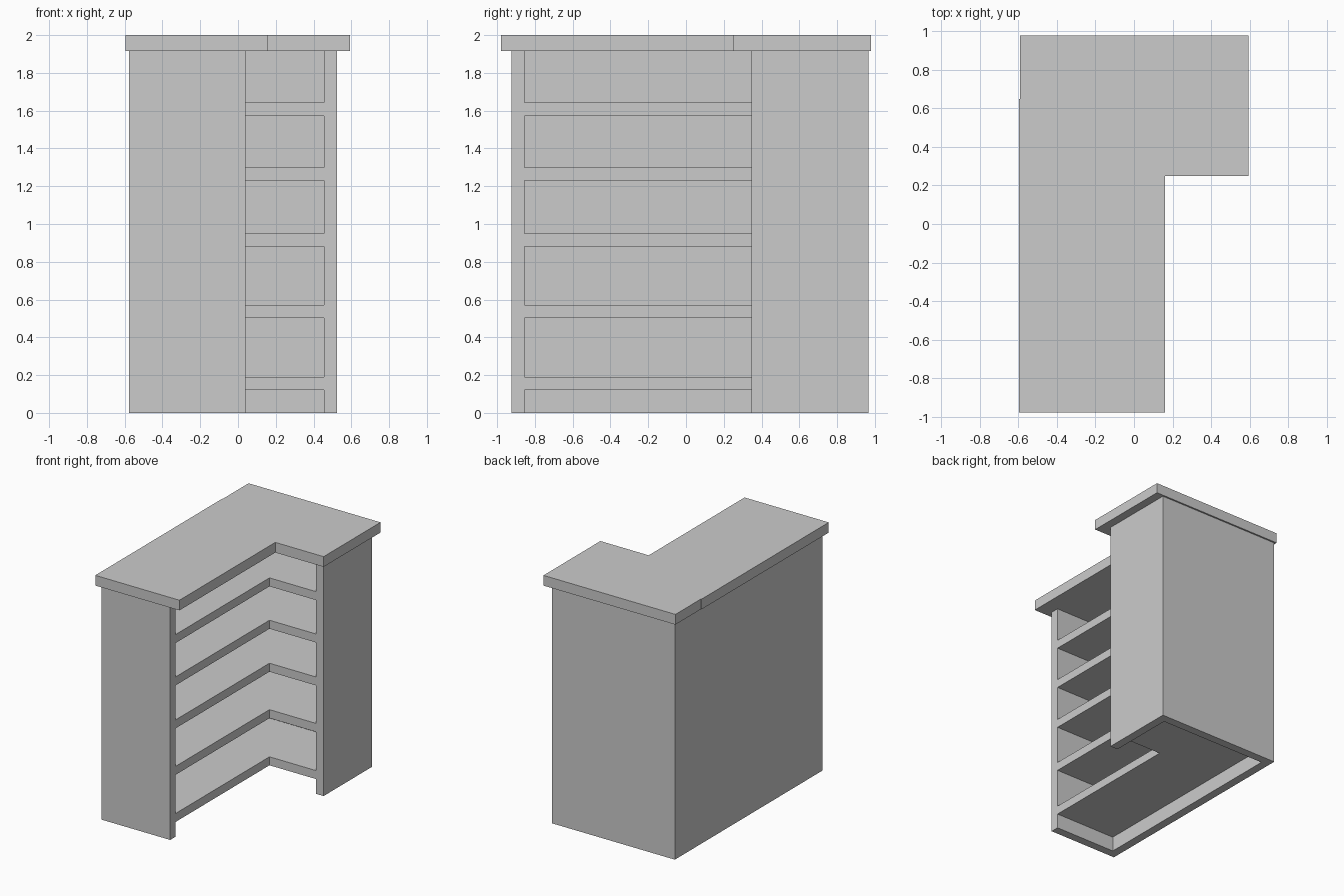
import bpy, bmesh

if "Cube" in bpy.data.objects:
    bpy.data.objects.remove(bpy.data.objects["Cube"])


def extrude_profile(name, outline, z0, z1):
    """Make a slab from a counter-clockwise outline, between two heights."""
    bm = bmesh.new()
    face = bm.faces.new([bm.verts.new((x, y, z0)) for x, y in outline])
    result = bmesh.ops.extrude_face_region(bm, geom=[face], use_keep_orig=True)
    top = [g for g in result["geom"] if isinstance(g, bmesh.types.BMVert)]
    bmesh.ops.translate(bm, verts=top, vec=(0, 0, z1 - z0))
    bmesh.ops.recalc_face_normals(bm, faces=bm.faces)
    mesh = bpy.data.meshes.new(name)
    bm.to_mesh(mesh)
    bm.free()
    obj = bpy.data.objects.new(name, mesh)
    bpy.context.collection.objects.link(obj)
    return obj


# Cabinet footprint: outer faces, panel thickness, and front edges of the arms
LEFT, RIGHT, FRONT, BACK = -0.577, 0.525, -0.925, 0.967
T = 0.069
ARM_X, ARM_Y = 0.039, 0.348
TOP_Z = 1.917
il, ir, jf, jb = LEFT + T, RIGHT - T, FRONT + T, BACK - T

# Wall panels: front end, left back, rear back and right end in one run
extrude_profile("wall_panels", [
    (ARM_X, FRONT), (ARM_X, jf), (il, jf), (il, jb), (ir, jb), (ir, ARM_Y),
    (RIGHT, ARM_Y), (RIGHT, BACK), (LEFT, BACK), (LEFT, FRONT)], 0, TOP_Z)

# L-shaped shelves
shelf = [(il, jf), (ARM_X, jf), (ARM_X, ARM_Y), (ir, ARM_Y), (ir, jb), (il, jb)]
for i, z in enumerate((0.12, 0.503, 0.88, 1.229, 1.573)):
    extrude_profile(f"shelf_{i + 1}", shelf, z, z + T)

# Overhanging L-shaped counter top, with a slight step on its left edge
extrude_profile("counter_top", [
    (-0.596, -0.98), (0.16, -0.98), (0.16, 0.25), (0.594, 0.25), (0.594, 0.98),
    (-0.591, 0.98), (-0.591, 0.65), (-0.596, 0.65)], TOP_Z, 2.0)
